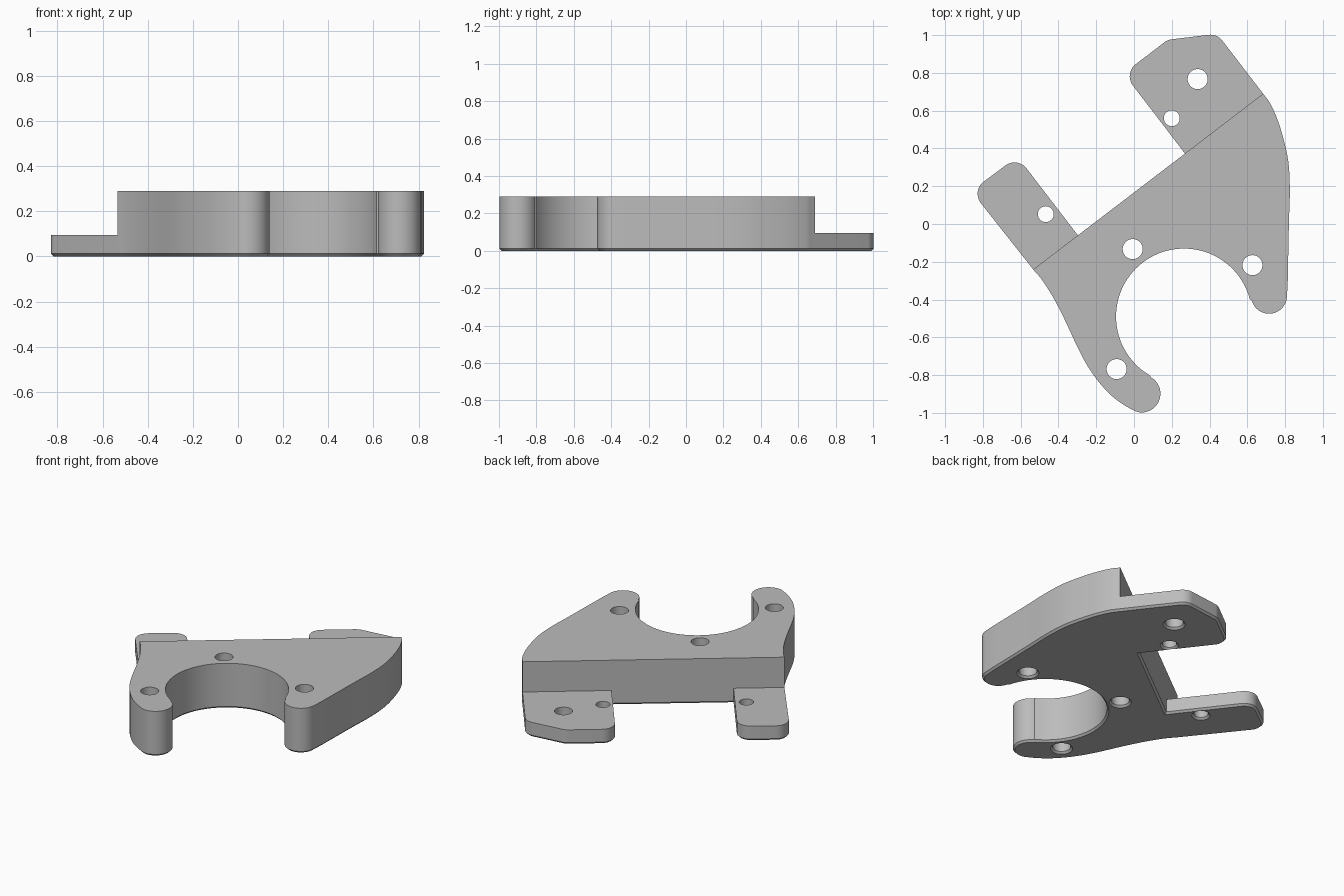
import bpy, bmesh
from math import sin, cos, pi, radians
from mathutils import Vector

if "Cube" in bpy.data.objects:
    bpy.data.objects.remove(bpy.data.objects["Cube"])

HEIGHT, TAB_HEIGHT, CHAMFER = 0.29, 0.095, 0.012


def arc(x, y, r, start, end, steps):
    angles = [radians(start + (end - start) * i / steps) for i in range(steps + 1)]
    return [Vector((x + r * cos(a), y + r * sin(a))) for a in angles]


def smooth_path(points, steps=6):
    """Catmull-Rom curve through the points."""
    p = [Vector(q) for q in points]
    p = [2 * p[0] - p[1]] + p + [2 * p[-1] - p[-2]]
    out = []
    for a, b, c, d in zip(p, p[1:], p[2:], p[3:]):
        for i in range(steps):
            t = i / steps
            out.append(0.5 * (2 * b + (c - a) * t + (2 * a - 5 * b + 4 * c - d) * t * t
                              + (3 * b - a - 3 * c + d) * t ** 3))
    return out + [p[-2]]


def fillet(before, corner, after, r, steps=10):
    """Round one corner with a circular arc."""
    before, corner, after = Vector(before), Vector(corner), Vector(after)
    u, v = (before - corner).normalized(), (after - corner).normalized()
    half = u.angle(v) / 2
    centre = corner + (u + v).normalized() * r / sin(half)
    s = corner + u * r * cos(half) / sin(half) - centre
    e = corner + v * r * cos(half) / sin(half) - centre
    total = s.angle(e)
    return [centre + (s * sin(total * (1 - i / steps)) + e * sin(total * i / steps)) / sin(total)
            for i in range(steps + 1)]


def rounded_tab(points, radii):
    """Round the inner points of an open path, dropping its end points."""
    out = []
    for a, b, c, r in zip(points, points[1:], points[2:], radii):
        out += fillet(a, b, c, r)
    return out


def make_object(name, bm):
    bmesh.ops.recalc_face_normals(bm, faces=bm.faces)
    mesh = bpy.data.meshes.new(name)
    bm.to_mesh(mesh)
    bm.free()
    obj = bpy.data.objects.new(name, mesh)
    bpy.context.collection.objects.link(obj)
    return obj


def add_prism(bm, outline, bottom, top):
    face = bm.faces.new([bm.verts.new((p[0], p[1], bottom)) for p in outline])
    made = bmesh.ops.extrude_face_region(bm, geom=[face], use_keep_orig=True)
    verts = [g for g in made["geom"] if isinstance(g, bmesh.types.BMVert)]
    bmesh.ops.translate(bm, verts=verts, vec=(0, 0, top - bottom))


def add_hole(bm, x, y, r, sides=40):
    """Lathed drill shape, flared at the bottom."""
    rings = []
    for radius, z in ((r + 2 * CHAMFER, -CHAMFER), (r, CHAMFER), (r, HEIGHT + 0.1)):
        rings.append([bm.verts.new((x + radius * cos(2 * pi * i / sides),
                                    y + radius * sin(2 * pi * i / sides), z))
                      for i in range(sides)])
    for low, high in zip(rings, rings[1:]):
        for i in range(sides):
            j = (i + 1) % sides
            bm.faces.new((low[i], low[j], high[j], high[i]))
    bm.faces.new(rings[0][::-1])
    bm.faces.new(rings[-1])


def cut(target, cutter):
    cutter.hide_render = True
    mod = target.modifiers.new("cut", 'BOOLEAN')
    mod.operation, mod.solver, mod.object = 'DIFFERENCE', 'EXACT', cutter
    bpy.context.view_layer.objects.active = target
    bpy.ops.object.modifier_apply(modifier=mod.name)
    bpy.data.objects.remove(cutter)


# Outline, counterclockwise: left flank, lower lobe, round pocket, right lobe, right flank
outline = smooth_path([(-0.53, -0.245), (-0.49, -0.292), (-0.43, -0.385), (-0.37, -0.5),
                       (-0.3, -0.65), (-0.25, -0.745), (-0.19, -0.832), (-0.12, -0.908),
                       (-0.05, -0.96), (0.01, -0.992)])
outline += arc(0.04, -0.898, 0.1, -95, 61, 20)
outline += arc(0.265, -0.49, 0.36, 240, 15, 56)
outline += arc(0.715, -0.38, 0.095, 194, 355, 20)
outline += smooth_path([(0.814, -0.3), (0.82, 0), (0.825, 0.18), (0.817, 0.33),
                        (0.79, 0.455), (0.757, 0.56), (0.72, 0.64), (0.692, 0.679)])

# Right and left mounting tabs
outline += rounded_tab([(0.692, 0.679), (0.44, 1.007), (0.178, 0.975),
                        (-0.055, 0.797), (0.27, 0.373)], [0.08, 0.08, 0.08])
outline += [Vector((0.27, 0.373)), Vector((-0.297, -0.06))]
outline += rounded_tab([(-0.297, -0.06), (-0.617, 0.357), (-0.862, 0.175),
                        (-0.53, -0.245)], [0.08, 0.08])

# Solid bracket with a chamfered bottom rim
bm = bmesh.new()
add_prism(bm, outline, 0, HEIGHT)
bmesh.ops.recalc_face_normals(bm, faces=bm.faces)
rim = [e for e in bm.edges if all(v.co.z < 0.001 for v in e.verts)]
bmesh.ops.bevel(bm, geom=rim, offset=CHAMFER, segments=1, affect='EDGES')
bracket = make_object("mounting_bracket", bm)

# Lower the tabs behind the straight back wall
start, end = Vector((-0.53, -0.238)), Vector((0.667, 0.677))
along = (end - start).normalized()
back = Vector((-along.y, along.x))
start, end = start - along, end + along
bm = bmesh.new()
add_prism(bm, [start, end, end + back * 2, start + back * 2], TAB_HEIGHT, HEIGHT + 0.2)
cut(bracket, make_object("step_cutter", bm))

# Drilled holes
bm = bmesh.new()
for x, y in ((0.337, 0.767), (-0.007, -0.133), (0.627, -0.218), (-0.092, -0.768)):
    add_hole(bm, x, y, 0.053)
for x, y in ((0.2, 0.56), (-0.467, 0.052)):
    add_hole(bm, x, y, 0.042)
cut(bracket, make_object("hole_cutter", bm))

# Plain grey finish
grey = bpy.data.materials.new("plain_grey")
grey.use_nodes = True
colour = (0.5, 0.5, 0.5, 1)
grey.diffuse_color = colour
grey.node_tree.nodes["Principled BSDF"].inputs["Base Color"].default_value = colour
bracket.data.materials.clear()
bracket.data.materials.append(grey)

bpy.ops.object.select_all(action='DESELECT')
bracket.select_set(True)
bpy.context.view_layer.objects.active = bracket
bpy.ops.object.shade_smooth_by_angle(angle=radians(30))
